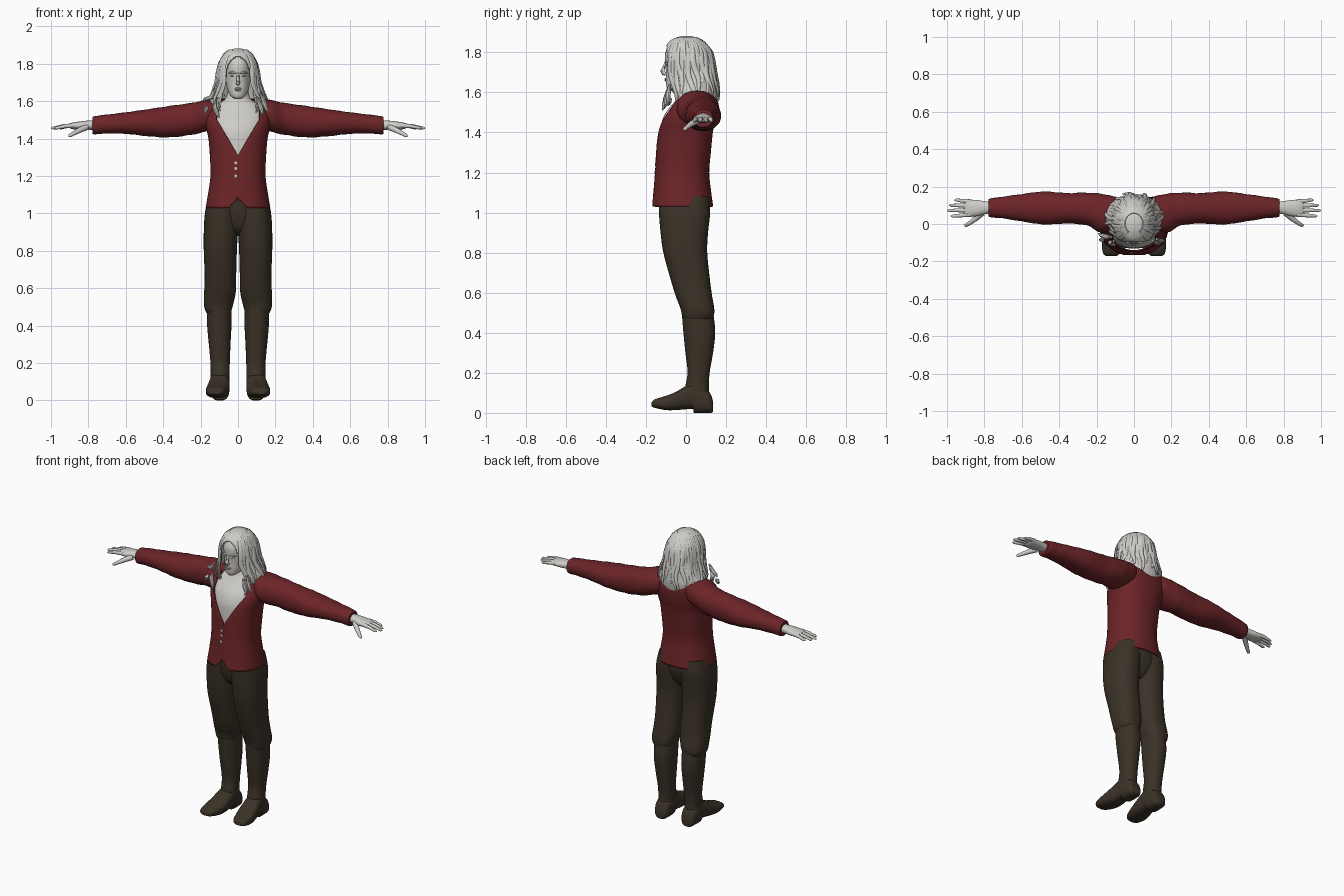
import bpy, bmesh, math, random
from mathutils import Vector

if "Cube" in bpy.data.objects:
    bpy.data.objects.remove(bpy.data.objects["Cube"])
random.seed(4)

def material(name, rgb):
    m = bpy.data.materials.new(name)
    m.diffuse_color = (*rgb, 1)
    m.use_nodes = True
    m.node_tree.nodes["Principled BSDF"].inputs["Base Color"].default_value = m.diffuse_color
    return m
PALE = material("pale grey", (0.62, 0.61, 0.58))
RED = material("dark red", (0.15, 0.018, 0.021))
BROWN = material("dark brown", (0.043, 0.032, 0.02))

def finish(bm, name, mat, mirror=False, thick=0, angle=40):
    bmesh.ops.recalc_face_normals(bm, faces=bm.faces[:])
    me = bpy.data.meshes.new(name)
    bm.to_mesh(me)
    bm.free()
    me.materials.append(mat)
    ob = bpy.data.objects.new(name, me)
    bpy.context.collection.objects.link(ob)
    bpy.ops.object.select_all(action='DESELECT')
    ob.select_set(True)
    bpy.context.view_layer.objects.active = ob
    bpy.ops.object.shade_smooth_by_angle(angle=math.radians(angle))
    if thick:
        mod = ob.modifiers.new("thickness", 'SOLIDIFY')
        mod.thickness, mod.offset = thick, -1
    if mirror:
        ob.modifiers.new("mirror", 'MIRROR')
    return ob

def smooth_rows(rows, sub):
    """Catmull-Rom interpolation of the section table."""
    out = []
    for i in range(len(rows) - 1):
        q = [rows[max(i - 1, 0)], rows[i], rows[i + 1], rows[min(i + 2, len(rows) - 1)]]
        for k in range(sub):
            t = k / sub
            out.append([0.5 * (2*b + (c - a)*t + (2*a - 5*b + 4*c - d)*t*t + (3*b - a - 3*c + d)*t**3)
                        for a, b, c, d in zip(*q)])
    return out + [list(rows[-1])]

ORDER = {'z': lambda t, a, b: (a, b, t), 'x': lambda t, a, b: (t, a, b), 'y': lambda t, a, b: (a, t, b)}

def loft(axis, rows, seg=40, sub=4, power=2.2, cap=True, wrinkle=0):
    """Rows: position along axis, then min/max of the two cross directions."""
    bm = bmesh.new()
    rings = []
    for t, a0, a1, b0, b1 in smooth_rows(rows, sub):
        ring = []
        for k in range(seg):
            g = 2 * math.pi * k / seg
            f = 1 + wrinkle * math.sin(t * 70 + 2 * math.sin(g))
            c, s = math.cos(g), math.sin(g)
            u = math.copysign(abs(c) ** (2 / power), c) * f
            v = math.copysign(abs(s) ** (2 / power), s) * f
            ring.append(bm.verts.new(ORDER[axis](t, (a0 + a1 + (a1 - a0) * u) / 2, (b0 + b1 + (b1 - b0) * v) / 2)))
        rings.append(ring)
    for r0, r1 in zip(rings, rings[1:]):
        for k in range(seg):
            bm.faces.new((r0[k], r0[(k + 1) % seg], r1[(k + 1) % seg], r1[k]))
    if cap:
        bm.faces.new(rings[0])
        bm.faces.new(rings[-1])
    return bm

def tube(bm, pts, radii, seg=10, flat=1.0):
    pts = [Vector(p) for p in pts]
    rings = []
    for i, (p, r) in enumerate(zip(pts, radii)):
        d = (pts[min(i + 1, len(pts) - 1)] - pts[max(i - 1, 0)]).normalized()
        out = Vector((p.x, p.y - 0.02, 0)).normalized() if flat < 1 else Vector((0.1, 0.2, 1))
        side = d.cross(out).normalized()
        up = side.cross(d)
        rings.append([bm.verts.new(p + side * r * math.cos(2*math.pi*k/seg) + up * r * flat * math.sin(2*math.pi*k/seg))
                      for k in range(seg)])
    for r0, r1 in zip(rings, rings[1:]):
        for k in range(seg):
            bm.faces.new((r0[k], r0[(k + 1) % seg], r1[(k + 1) % seg], r1[k]))
    bm.faces.new(rings[0])
    bm.faces.new(rings[-1])

def sym(rows):
    return [(z, -w, w, y0, y1) for z, w, y0, y1 in rows]

# Boots: shaft and foot
finish(loft('z', [(.04, .05, .145, 0, .12), (.12, .045, .146, -.005, .114), (.2, .044, .147, .008, .118),
                  (.3, .04, .156, -.003, .135), (.4, .035, .165, -.013, .146), (.485, .035, .167, -.02, .138)]),
       "boot_shaft", BROWN, True)
finish(loft('y', [(-.172, .095, .148, .032, .052), (-.155, .075, .166, .025, .068), (-.1, .055, .172, .014, .085),
                  (-.05, .046, .166, .014, .105), (0, .045, .156, .018, .135), (.035, .045, .15, .018, .15),
                  (.042, .045, .15, 0, .15), (.1, .047, .146, 0, .12), (.125, .055, .138, 0, .09),
                  (.136, .07, .125, .005, .05)], power=2.7), "boot_foot", BROWN, True)

# Trousers: gathered legs and pelvis
finish(loft('z', [(.468, .042, .168, -.012, .13), (.485, .034, .177, -.02, .139), (.52, .024, .183, -.027, .141),
                  (.58, .012, .181, -.05, .131), (.66, .01, .178, -.075, .12), (.8, .006, .183, -.113, .106),
                  (.9, .001, .183, -.127, .11), (1.0, 0, .177, -.135, .12), (1.08, 0, .16, -.135, .112)], power=2.4),
       "trouser_leg", BROWN, True)
finish(loft('z', sym([(.88, .03, -.05, .06), (.92, .1, -.1, .09), (1.0, .165, -.125, .115), (1.1, .15, -.13, .11)])),
       "trouser_seat", BROWN)

# Jacket body with neckline and hem notch cut through the front
bm = loft('z', sym([(1.03, .173, -.17, .136), (1.1, .161, -.163, .126), (1.2, .147, -.155, .116),
                    (1.3, .15, -.149, .124), (1.4, .158, -.143, .134), (1.45, .17, -.134, .145),
                    (1.5, .18, -.112, .152), (1.55, .178, -.075, .152), (1.585, .15, -.045, .142),
                    (1.615, .085, -.02, .115)]), seg=64, power=2.3, cap=False)
def cut(co, no, test):
    faces = [f for f in bm.faces if test(f.calc_center_median())]
    geom = set(faces) | {e for f in faces for e in f.edges} | {v for f in faces for v in f.verts}
    bmesh.ops.bisect_plane(bm, geom=list(geom), plane_co=co, plane_no=no)
for s in (-1, 1):
    cut((0, 0, 1.31), (1, 0, -.6 * s), lambda c: c.y < .03 and s * c.x > 0 and c.z > 1.28)
    cut((s * .115, 0, 0), (1, 0, 0), lambda c: c.y < .03 and s * c.x > 0 and c.z > 1.46)
    cut((0, 0, 1.08), (s, 0, 1), lambda c: c.y < 0 and 0 < s * c.x < .08 and c.z < 1.1)
def is_open(c):
    return c.y < .03 and (abs(c.x) < min(.6 * (c.z - 1.31), .115) or c.z < 1.08 - abs(c.x))
bmesh.ops.delete(bm, geom=[f for f in bm.faces if is_open(f.calc_center_median())], context='FACES')
finish(bm, "jacket_body", RED, thick=.008)

# Sleeves
finish(loft('x', [(.06, .03, .12, 1.49, 1.605), (.12, -.03, .15, 1.46, 1.61), (.18, -.045, .162, 1.435, 1.605),
                  (.25, -.008, .168, 1.42, 1.59), (.36, .003, .165, 1.406, 1.575), (.48, -.003, .174, 1.412, 1.557),
                  (.6, .014, .16, 1.425, 1.54), (.7, .03, .146, 1.426, 1.528), (.765, .036, .137, 1.423, 1.52),
                  (.778, .04, .133, 1.427, 1.515)], wrinkle=.015), "sleeve", RED, True)

# Buttons
bm = bmesh.new()
for z in (1.27, 1.24, 1.2):
    y = -.153 - (1.27 - z) * .07
    tube(bm, [(-.012, y + .008, z), (-.012, y, z)], [.008, .008], 12)
finish(bm, "buttons", PALE)

# Chest and neck
finish(loft('z', sym([(1.28, .12, -.132, .05), (1.4, .14, -.13, .1), (1.45, .15, -.122, .12), (1.5, .155, -.1, .13),
                      (1.55, .145, -.06, .13), (1.585, .11, -.035, .12), (1.61, .07, -.026, .1),
                      (1.65, .056, -.022, .09), (1.7, .054, -.02, .09)])), "chest_and_neck", PALE)

# Head and facial features
finish(loft('z', sym([(1.612, .018, -.085, -.04), (1.625, .037, -.096, -.005), (1.655, .054, -.1, .05),
                      (1.7, .065, -.1, .1), (1.75, .07, -.104, .115), (1.8, .07, -.103, .112),
                      (1.85, .05, -.075, .08), (1.865, .02, -.03, .04)])), "head", PALE)
bm = bmesh.new()
tube(bm, [(0, -.1, 1.75), (0, -.108, 1.73), (0, -.118, 1.706), (0, -.112, 1.696), (0, -.1, 1.691)],
     [.005, .008, .011, .012, .008])
for z, w in ((1.667, .022), (1.659, .018)):
    tube(bm, [(-w, -.091, z), (-w / 2, -.1, z), (0, -.102, z), (w / 2, -.1, z), (w, -.091, z)], [.002, .005, .005, .005, .002])
for s in (-1, 1):
    tube(bm, [(s * .012, -.103, 1.749), (s * .03, -.101, 1.755), (s * .05, -.09, 1.75)], [.004, .006, .003])
    tube(bm, [(s * .018, -.098, 1.735), (s * .03, -.097, 1.736), (s * .042, -.09, 1.735)], [.002, .005, .002])
finish(bm, "nose_lips_brows", PALE)

# Hands with fingers and thumb
finish(loft('x', [(.75, .058, .118, 1.445, 1.498), (.8, .052, .122, 1.447, 1.496), (.84, .042, .128, 1.447, 1.492),
                  (.885, .04, .13, 1.45, 1.485), (.905, .046, .124, 1.458, 1.477)], seg=24), "palm", PALE, True)
bm = bmesh.new()
for y, y1, tip in ((.05, .042, .98), (.074, .072, 1.0), (.098, .1, .988), (.12, .128, .96)):
    tube(bm, [(.87, y, 1.47), ((.87 + tip) / 2, (y + y1) / 2, 1.466), (tip - .01, y1, 1.456), (tip, y1, 1.455)],
         [.012, .0105, .008, .003])
tube(bm, [(.81, .06, 1.46), (.845, .03, 1.445), (.88, .004, 1.426), (.9, -.008, 1.415), (.906, -.011, 1.412)],
     [.017, .015, .011, .009, .003])
finish(bm, "fingers", PALE, True)

# Hair cap, opened around the face
HAIR = sym([(1.53, .125, -.06, .15), (1.56, .145, -.075, .157), (1.6, .152, -.088, .16), (1.65, .132, -.1, .155),
            (1.7, .115, -.11, .148), (1.75, .11, -.116, .14), (1.8, .1, -.114, .13), (1.85, .074, -.088, .092),
            (1.873, .045, -.05, .055), (1.882, .012, -.015, .02)])
bm = loft('z', HAIR, seg=96, sub=8, power=2)
def face_gap(c):
    if c.y > 0.01:
        return False
    if c.z > 1.72:
        return abs(c.x) < .07 * math.sqrt(max(0, 1 - ((c.z - 1.72) / .12) ** 2))
    return abs(c.x) < .07 + (1.72 - c.z) * .2
gone = [f for f in bm.faces if len(f.verts) > 4 and f.calc_center_median().z < 1.6 or face_gap(f.calc_center_median())]
bmesh.ops.delete(bm, geom=gone, context='FACES')
finish(bm, "hair_cap", PALE, thick=.008)

# Loose wavy locks lying over the cap
def hair_point(g, z, lift=0):
    for a, b in zip(HAIR, HAIR[1:]):
        if z <= b[0]:
            break
    k = (z - a[0]) / (b[0] - a[0])
    w, y0, y1 = (a[i] + (b[i] - a[i]) * k for i in (2, 3, 4))
    return ((w + lift) * math.cos(g), (y0 + y1) / 2 + ((y1 - y0) / 2 + lift) * math.sin(g), z)
bm = bmesh.new()
N, STEPS = 38, 16
for i in range(N):
    g0 = math.radians(-46 + 272 * i / (N - 1))
    end, phase = random.uniform(1.51, 1.6), random.uniform(0, 6)
    pts, rad = [], []
    for k in range(STEPS + 1):
        t = k / STEPS
        z = 1.872 + (end - 1.872) * t ** 1.2
        g = g0 + .09 * t * math.sin(z * 32 + phase)
        pts.append(hair_point(g, z, .012 * t * t * math.sin(phase * 3)))
        rad.append(.003 + .012 * math.sin(math.pi * min(1, t * .9 + .08)) ** .7)
    tube(bm, pts, rad, 8, .5)
# Locks reaching over the shoulders
for pts in ([(-.12, -.07, 1.66), (-.145, -.07, 1.62), (-.175, -.06, 1.61), (-.19, -.05, 1.6)],
            [(-.11, -.09, 1.62), (-.125, -.1, 1.57), (-.11, -.11, 1.53), (-.1, -.118, 1.51)],
            [(-.165, -.075, 1.57), (-.17, -.085, 1.555), (-.176, -.085, 1.545), (-.17, -.09, 1.535)],
            [(.12, -.08, 1.64), (.14, -.09, 1.59), (.15, -.09, 1.56), (.165, -.09, 1.54)],
            [(.1, -.09, 1.62), (.12, -.1, 1.57), (.13, -.1, 1.54), (.12, -.11, 1.52)]):
    tube(bm, pts, [.006, .014, .011, .003], 8)
finish(bm, "hair_locks", PALE)
